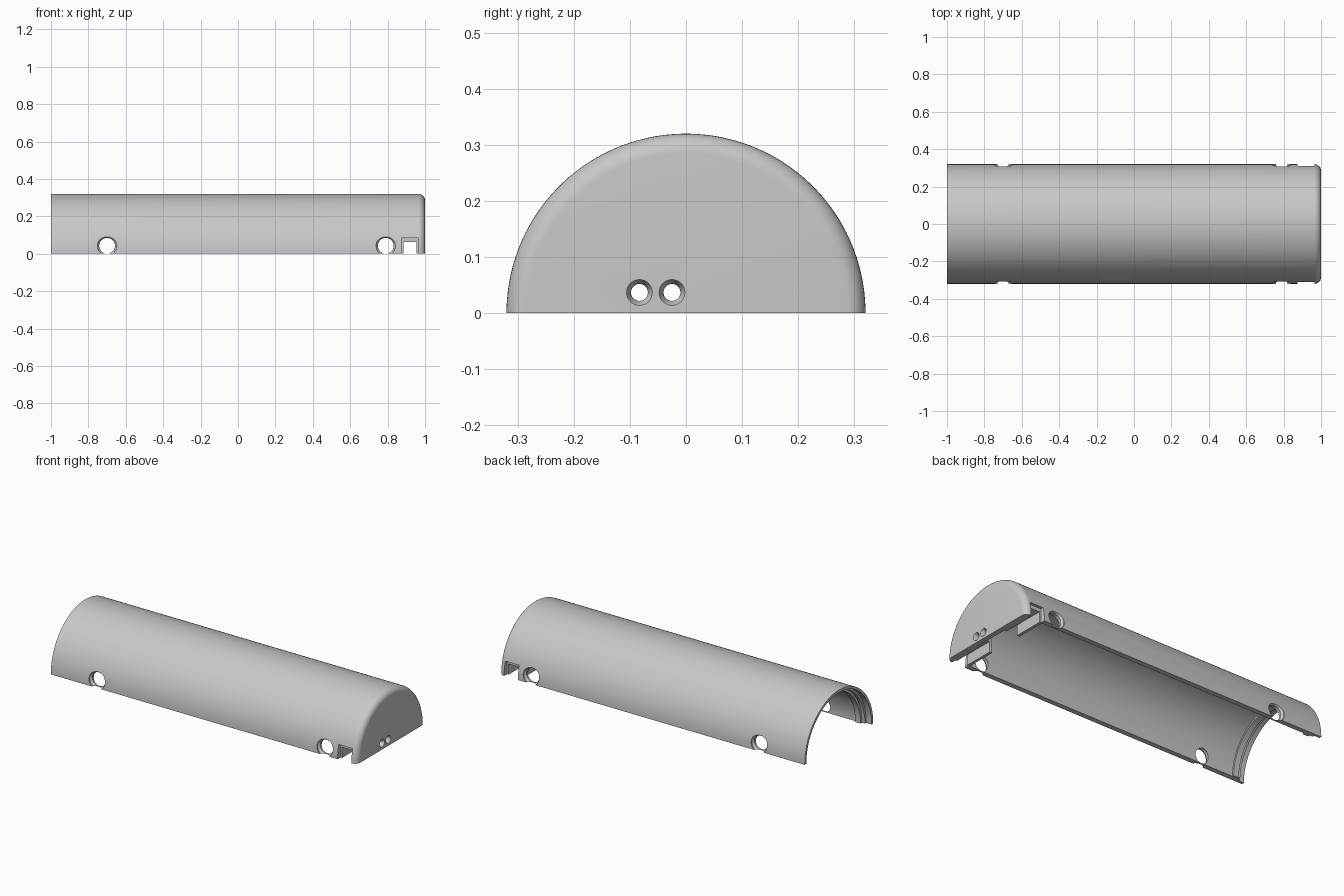
import bpy, bmesh
from math import pi, sin, cos
from mathutils import Matrix

cube = bpy.data.objects.get("Cube")
if cube:
    bpy.data.objects.remove(cube, do_unlink=True)

grey = bpy.data.materials.new("light grey plastic")
grey.use_nodes = True
GREY = (0.58, 0.58, 0.58, 1)
grey.diffuse_color = GREY
grey.node_tree.nodes["Principled BSDF"].inputs["Base Color"].default_value = GREY


def make_object(name, bm):
    bmesh.ops.recalc_face_normals(bm, faces=bm.faces)
    mesh = bpy.data.meshes.new(name)
    bm.to_mesh(mesh)
    bm.free()
    mesh.materials.append(grey)
    ob = bpy.data.objects.new(name, mesh)
    bpy.context.collection.objects.link(ob)
    return ob


def lathe(name, profile, steps):
    """Revolve (x, radius) points about the x axis; both ends lie on the axis."""
    bm = bmesh.new()
    rings = []
    tips = [bm.verts.new((profile[k][0], 0, 0)) for k in (0, -1)]
    for i in range(steps):
        a = 2 * pi * (i + 0.5) / steps
        rings.append([bm.verts.new((x, r * cos(a), r * sin(a))) for x, r in profile[1:-1]])
    for i, ring in enumerate(rings):
        nxt = rings[(i + 1) % steps]
        bm.faces.new((tips[0], ring[0], nxt[0]))
        bm.faces.new((tips[1], nxt[-1], ring[-1]))
        for j in range(len(ring) - 1):
            bm.faces.new((ring[j], ring[j + 1], nxt[j + 1], nxt[j]))
    return make_object(name, bm)


def box(name, lo, hi):
    bm = bmesh.new()
    bmesh.ops.create_cube(bm, size=1)
    for v in bm.verts:
        v.co = [l if c < 0 else h for c, l, h in zip(v.co, lo, hi)]
    return make_object(name, bm)


def combine(target, tool, operation="DIFFERENCE"):
    """Apply a boolean and discard its tool."""
    mod = target.modifiers.new("boolean", "BOOLEAN")
    mod.object, mod.operation, mod.solver = tool, operation, "EXACT"
    bpy.context.view_layer.objects.active = target
    bpy.ops.object.modifier_apply(modifier=mod.name)
    bpy.data.objects.remove(tool, do_unlink=True)


# Shell: rounded closed end, thin walls, raised rib inside the open end
R, F = 0.32, 0.035
profile = [(0.97, 0), (0.97, 0.29), (-0.91, 0.29), (-0.91, 0.28),
           (-0.945, 0.28), (-0.945, 0.293), (-0.965, 0.293), (-0.965, 0.305),
           (-1, 0.305), (-1, R)]
profile += [(1 - F + F * sin(k * pi / 16), R - F + F * cos(k * pi / 16)) for k in range(9)]
profile += [(1, 0)]
shell = lathe("half_tube_cover", profile, 128)

# Channel brackets inside both side walls, with a wider outer recess
for s in (-1, 1):
    y0, y1 = sorted((s * 0.11, s * 0.3))
    combine(shell, box("bracket", (0.868, y0, -0.05), (0.98, y1, 0.08)), "UNION")
    y0, y1 = sorted((s * 0.07, s * 0.45))
    combine(shell, box("channel_cutter", (0.885, y0, -0.07), (0.955, y1, 0.062)))
    y0, y1 = sorted((s * 0.292, s * 0.5))
    combine(shell, box("recess_cutter", (0.875, y0, -0.09), (0.965, y1, 0.083)))


def countersunk_cutter(depth_in, lip_in, face, r_hole, r_face):
    """Hole along +x that widens towards the outer face."""
    return lathe("hole_cutter", [(depth_in, 0), (depth_in, r_hole), (lip_in, r_hole),
                                 (face, r_face), (face + 0.1, r_face), (face + 0.1, 0)], 40)


# Countersunk side holes, open at the lower edge
for x in (-0.7, 0.79):
    for s in (-1, 1):
        hole = countersunk_cutter(0.2, 0.3, 0.312, 0.042, 0.052)
        hole.data.transform(Matrix.Translation((x, 0, 0.0425)) @ Matrix.Rotation(s * pi / 2, 4, "Z"))
        combine(shell, hole)

# Pair of cable holes in the closed end
for y in (-0.083, -0.025):
    hole = countersunk_cutter(0.9, 0.985, 1.0, 0.015, 0.023)
    hole.data.transform(Matrix.Translation((0, y, 0.037)))
    combine(shell, hole)

# Flat open underside
combine(shell, box("base_cutter", (-2, -1, -1), (2, 1, 0)))

bpy.ops.object.select_all(action="DESELECT")
shell.select_set(True)
bpy.context.view_layer.objects.active = shell
bpy.ops.object.shade_smooth_by_angle(angle=pi / 6)
